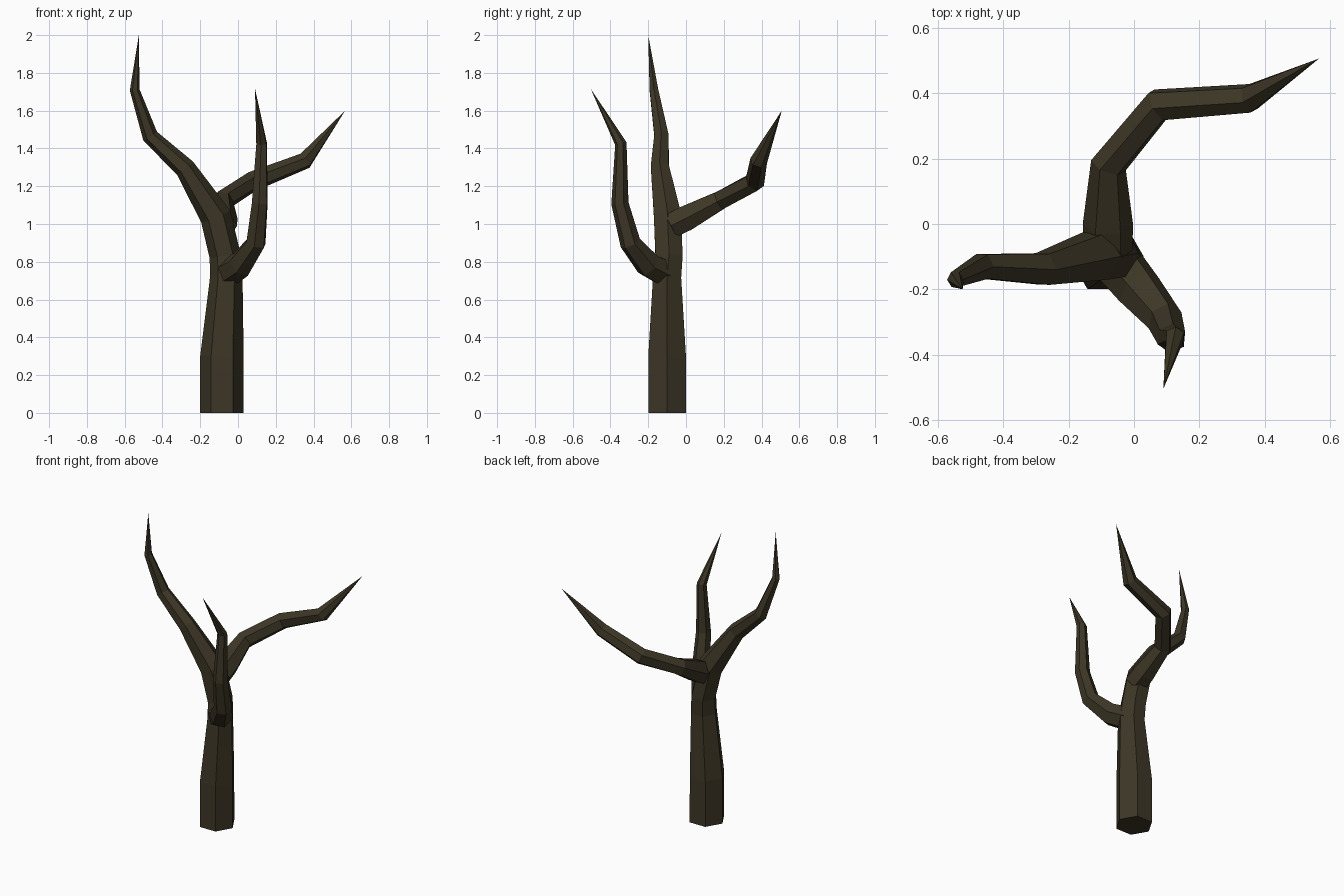
import bpy, bmesh, math
from mathutils import Vector

if "Cube" in bpy.data.objects:
    bpy.data.objects.remove(bpy.data.objects["Cube"])

bark = bpy.data.materials.new("dark_bark")
bark.diffuse_color = (0.046, 0.037, 0.019, 1)
bark.use_nodes = True
bark.node_tree.nodes["Principled BSDF"].inputs["Base Color"].default_value = bark.diffuse_color


def limb(name, path, tip=None, sides=6):
    """Loft a six-sided tube along (x, y, z, radius) points, ending in a point if tip is given."""
    bm = bmesh.new()
    pts = [Vector(p[:3]) for p in path]
    line = pts + ([Vector(tip)] if tip else [])
    side = Vector((1, 0, 0))
    rings = []
    for i, c in enumerate(pts):
        a = (c - line[i - 1]).normalized() if i else Vector()
        b = (line[i + 1] - c).normalized() if i + 1 < len(line) else Vector()
        t = (a + b).normalized()
        if i == 0 and c.z == 0:
            t = Vector((0, 0, 1))
        # carry the side direction along the path without twisting
        side = (side - t * side.dot(t)).normalized()
        up = t.cross(side)
        rings.append([bm.verts.new(c + path[i][3] * (math.cos(k * math.tau / sides) * side
                                                     + math.sin(k * math.tau / sides) * up))
                      for k in range(sides)])
    for r0, r1 in zip(rings, rings[1:]):
        for k in range(sides):
            n = (k + 1) % sides
            bm.faces.new((r0[k], r0[n], r1[n], r1[k]))
    bm.faces.new(rings[0][::-1])
    if tip:
        v = bm.verts.new(tip)
        for k in range(sides):
            bm.faces.new((rings[-1][k], rings[-1][(k + 1) % sides], v))
    else:
        bm.faces.new(rings[-1])
    bmesh.ops.recalc_face_normals(bm, faces=bm.faces)
    me = bpy.data.meshes.new(name)
    bm.to_mesh(me)
    bm.free()
    me.materials.append(bark)
    ob = bpy.data.objects.new(name, me)
    bpy.context.collection.objects.link(ob)
    return ob


# trunk that bends into the tall left branch
limb("trunk_and_left_branch", [
    (-0.085, -0.10, 0.0, 0.115), (-0.085, -0.10, 0.30, 0.115),
    (-0.062, -0.10, 0.72, 0.086), (-0.068, -0.09, 0.83, 0.083),
    (-0.118, -0.098, 1.04, 0.083), (-0.28, -0.138, 1.295, 0.055),
    (-0.465, -0.13, 1.465, 0.043), (-0.547, -0.17, 1.71, 0.026)],
    (-0.525, -0.20, 2.0))

# branch reaching back and to the right
limb("back_branch", [
    (-0.08, -0.08, 0.99, 0.075), (-0.08, 0.0, 1.03, 0.077),
    (-0.078, 0.18, 1.125, 0.056), (0.075, 0.365, 1.225, 0.054),
    (0.355, 0.385, 1.335, 0.046)],
    (0.567, 0.507, 1.60))

# branch rising at the front
limb("front_branch", [
    (-0.05, -0.12, 0.745, 0.078), (0.015, -0.20, 0.785, 0.072),
    (0.095, -0.295, 0.90, 0.056), (0.115, -0.35, 1.11, 0.046),
    (0.125, -0.345, 1.425, 0.031)],
    (0.09, -0.505, 1.717))
